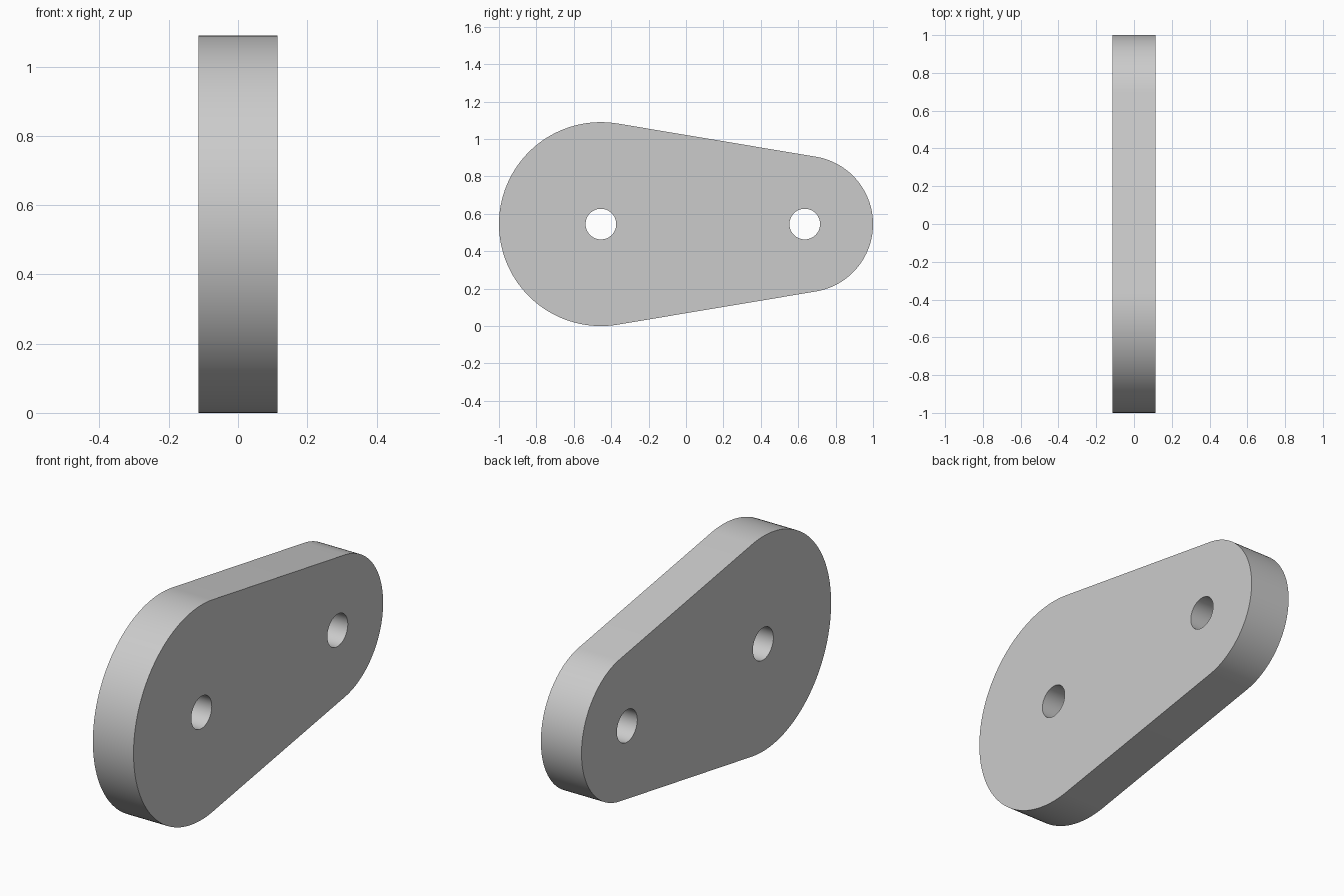
import bpy
import bmesh
from math import asin, cos, sin, pi, radians
from mathutils import Vector

cube = bpy.data.objects.get("Cube")
if cube:
    bpy.data.objects.remove(cube, do_unlink=True)

# Link plate dimensions
THICK = 0.228
MID_Z = 0.545
BIG_Y, BIG_R = -0.455, 0.545
SMALL_Y, SMALL_R = 0.635, 0.365
HOLE_R = 0.082

grey = bpy.data.materials.new("plain grey")
grey.use_nodes = True
colour = (0.6, 0.6, 0.6, 1)
grey.diffuse_color = colour
grey.node_tree.nodes["Principled BSDF"].inputs["Base Color"].default_value = colour


def arc(y, radius, start, end, steps):
    """Points on an arc in the side plane, both ends included."""
    angles = [start + (end - start) * i / steps for i in range(steps + 1)]
    return [Vector((-THICK / 2, y + radius * cos(a), MID_Z + radius * sin(a))) for a in angles]


def closed_loop(bm, points):
    verts = [bm.verts.new(p) for p in points]
    return [bm.edges.new((v, verts[i - 1])) for i, v in enumerate(verts)]


bm = bmesh.new()

# Outline: two round ends joined by their tangent lines
tangent = pi / 2 - asin((BIG_R - SMALL_R) / (SMALL_Y - BIG_Y))
edges = closed_loop(bm, arc(BIG_Y, BIG_R, tangent, 2 * pi - tangent, 72)
                    + arc(SMALL_Y, SMALL_R, -tangent, tangent, 56))

# Pin holes
for y in (BIG_Y, SMALL_Y):
    edges += closed_loop(bm, arc(y, HOLE_R, 0, 2 * pi, 48)[:-1])

# Fill the side face around the holes and extrude it to full thickness
bmesh.ops.triangle_fill(bm, use_beauty=True, use_dissolve=False, edges=edges)
result = bmesh.ops.extrude_face_region(bm, geom=bm.faces[:], use_keep_orig=True)
moved = [g for g in result["geom"] if isinstance(g, bmesh.types.BMVert)]
bmesh.ops.translate(bm, verts=moved, vec=(THICK, 0, 0))
bmesh.ops.recalc_face_normals(bm, faces=bm.faces[:])

mesh = bpy.data.meshes.new("link_plate")
bm.to_mesh(mesh)
bm.free()
mesh.materials.append(grey)
plate = bpy.data.objects.new("link_plate", mesh)
bpy.context.collection.objects.link(plate)

# Smooth rims and bores with crisp edges
bpy.ops.object.select_all(action='DESELECT')
plate.select_set(True)
bpy.context.view_layer.objects.active = plate
bpy.ops.object.shade_smooth_by_angle(angle=radians(30))
